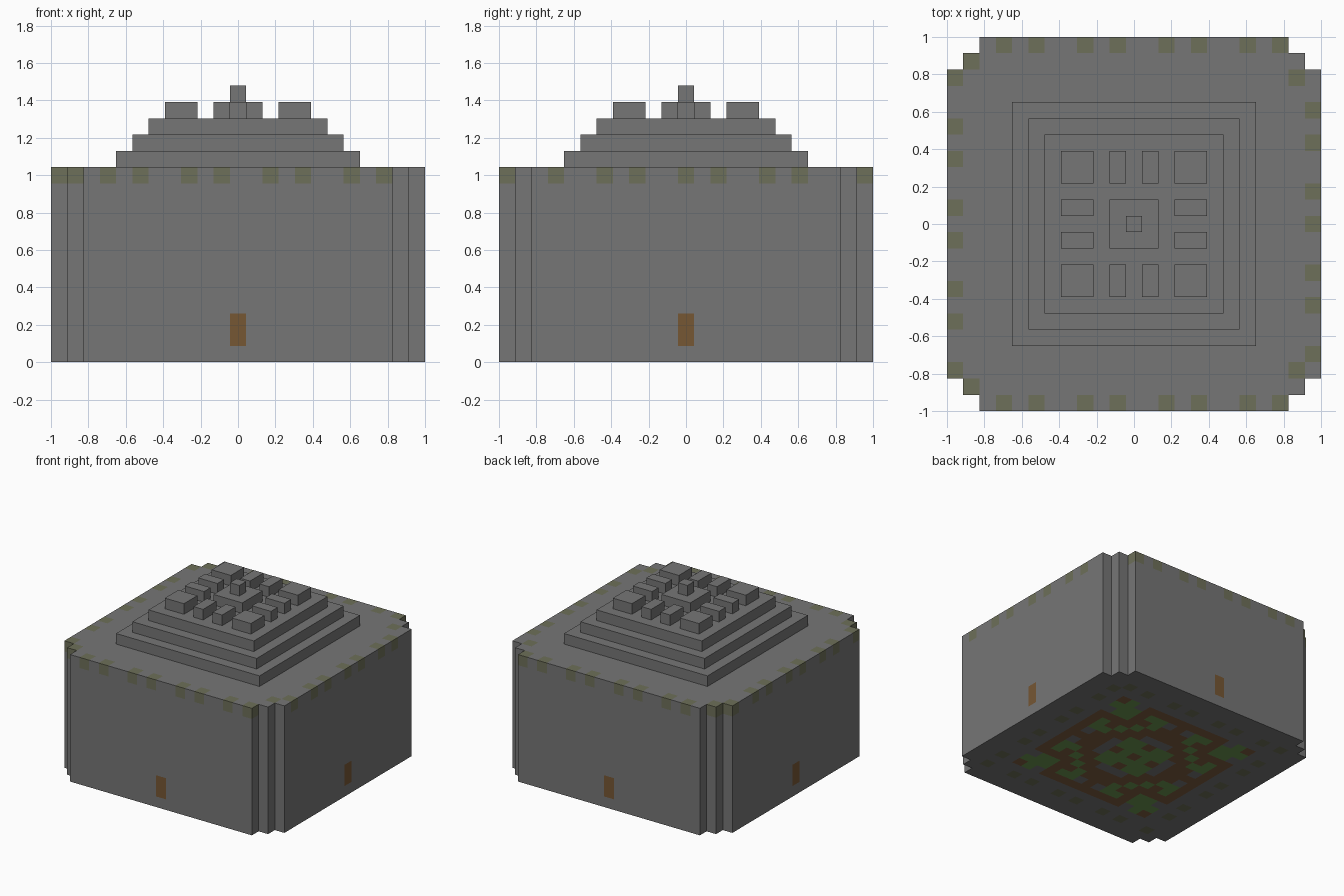
import bpy, bmesh

cube = bpy.data.objects.get("Cube")
if cube:
    bpy.data.objects.remove(cube, do_unlink=True)

U = 2 / 23          # one block
WALL_TOP = 12       # wall height in blocks


def material(name, color):
    m = bpy.data.materials.new(name)
    m.use_nodes = True
    m.diffuse_color = (*color, 1)
    bsdf = m.node_tree.nodes["Principled BSDF"]
    bsdf.inputs["Base Color"].default_value = (*color, 1)
    bsdf.inputs["Roughness"].default_value = 0.9
    return m


stone = material("stone", (0.18, 0.18, 0.18))
moss = material("mossy_stone", (0.155, 0.16, 0.10))
wood = material("door_wood", (0.18, 0.095, 0.034))
dirt = material("dirt", (0.21, 0.11, 0.05))
grass = material("grass", (0.145, 0.30, 0.08))
STONE, MOSS, WOOD, DIRT, GRASS = range(5)


def finish(name, bm, mats):
    bmesh.ops.remove_doubles(bm, verts=bm.verts[:], dist=1e-4)
    bmesh.ops.recalc_face_normals(bm, faces=bm.faces[:])
    mesh = bpy.data.meshes.new(name)
    bm.to_mesh(mesh)
    bm.free()
    for m in mats:
        mesh.materials.append(m)
    obj = bpy.data.objects.new(name, mesh)
    bpy.context.collection.objects.link(obj)
    return obj


def block(name, x0, x1, y0, y1, z0, z1):
    """Stone box given in block units."""
    bm = bmesh.new()
    bmesh.ops.create_cube(bm, size=1)
    for v in bm.verts:
        v.co.x = U * (x1 if v.co.x > 0 else x0)
        v.co.y = U * (y1 if v.co.y > 0 else y0)
        v.co.z = U * (z1 if v.co.z > 0 else z0)
    return finish(name, bm, [stone])


# Perimeter walk, one quarter rotated four times, with moss in a repeating beat
quarter = [(10, 10), (10, 9)] + [(11, y) for y in range(9, -10, -1)] + [(10, -9)]
walk = []
for turn in range(4):
    walk += quarter
    quarter = [(y, -x) for x, y in quarter]
mossy = {cell for n, cell in enumerate(walk) if (n - 1) % 5 in (0, 3)}

# Garden pattern on the underside, folded by symmetry (larger, smaller offset)
GREEN = {(1, 0), (1, 1), (2, 1), (2, 2), (6, 2), (6, 3), (5, 2),
         (4, 3), (5, 5), (6, 5), (6, 6), (7, 6)}
PAVED = {(3, 1), (3, 0), (6, 1), (7, 5)}


def floor_color(i, j):
    key = (max(abs(i), abs(j)), min(abs(i), abs(j)))
    if key[0] > 7:
        return MOSS if key[0] == 9 and (i + j) % 5 in (0, 2) else STONE
    return GREEN and (GRASS if key in GREEN else STONE if key in PAVED else DIRT)


def wall_color(i, j, k):
    if k == WALL_TOP - 1 and (i, j) in mossy:
        return MOSS
    if k in (1, 2) and 0 in (i, j):
        return WOOD
    return STONE


# Main hall: gridded walls, roof and underside with stepped corners
span = range(-11, 12)
plan = {(i, j) for i in span for j in span if abs(i) + abs(j) < 21}
hall = bmesh.new()


def quad(points, mat):
    f = hall.faces.new([hall.verts.new((U * x, U * y, U * z)) for x, y, z in points])
    f.material_index = mat


h = 0.5
for i, j in plan:
    corners = [(i - h, j - h), (i + h, j - h), (i + h, j + h), (i - h, j + h)]
    quad([(x, y, WALL_TOP) for x, y in corners], MOSS if (i, j) in mossy else STONE)
    quad([(x, y, 0) for x, y in reversed(corners)], floor_color(i, j))
    for n, (dx, dy) in enumerate([(0, -1), (1, 0), (0, 1), (-1, 0)]):
        if (i + dx, j + dy) in plan:
            continue
        a, b = corners[n], corners[(n + 1) % 4]
        for k in range(WALL_TOP):
            quad([(*a, k), (*b, k), (*b, k + 1), (*a, k + 1)], wall_color(i, j, k))
finish("main_hall", hall, [stone, moss, wood, dirt, grass])

# Stepped roof
for n, r in enumerate((7.5, 6.5, 5.5)):
    block(f"roof_step_{n + 1}", -r, r, -r, r, WALL_TOP + n, WALL_TOP + n + 1)

# Battlements: corner blocks and paired small blocks on each side
top = WALL_TOP + 3
bands = [(-4.5, -2.5), (-1.5, -0.5), (0.5, 1.5), (2.5, 4.5)]
for a, (x0, x1) in enumerate(bands):
    for b, (y0, y1) in enumerate(bands):
        if a in (0, 3) or b in (0, 3):
            block(f"battlement_{a}_{b}", x0, x1, y0, y1, top, top + 1)

# Central pedestal and its finial
block("pedestal", -1.5, 1.5, -1.5, 1.5, top, top + 1)
block("finial", -h, h, -h, h, top + 1, top + 2)
